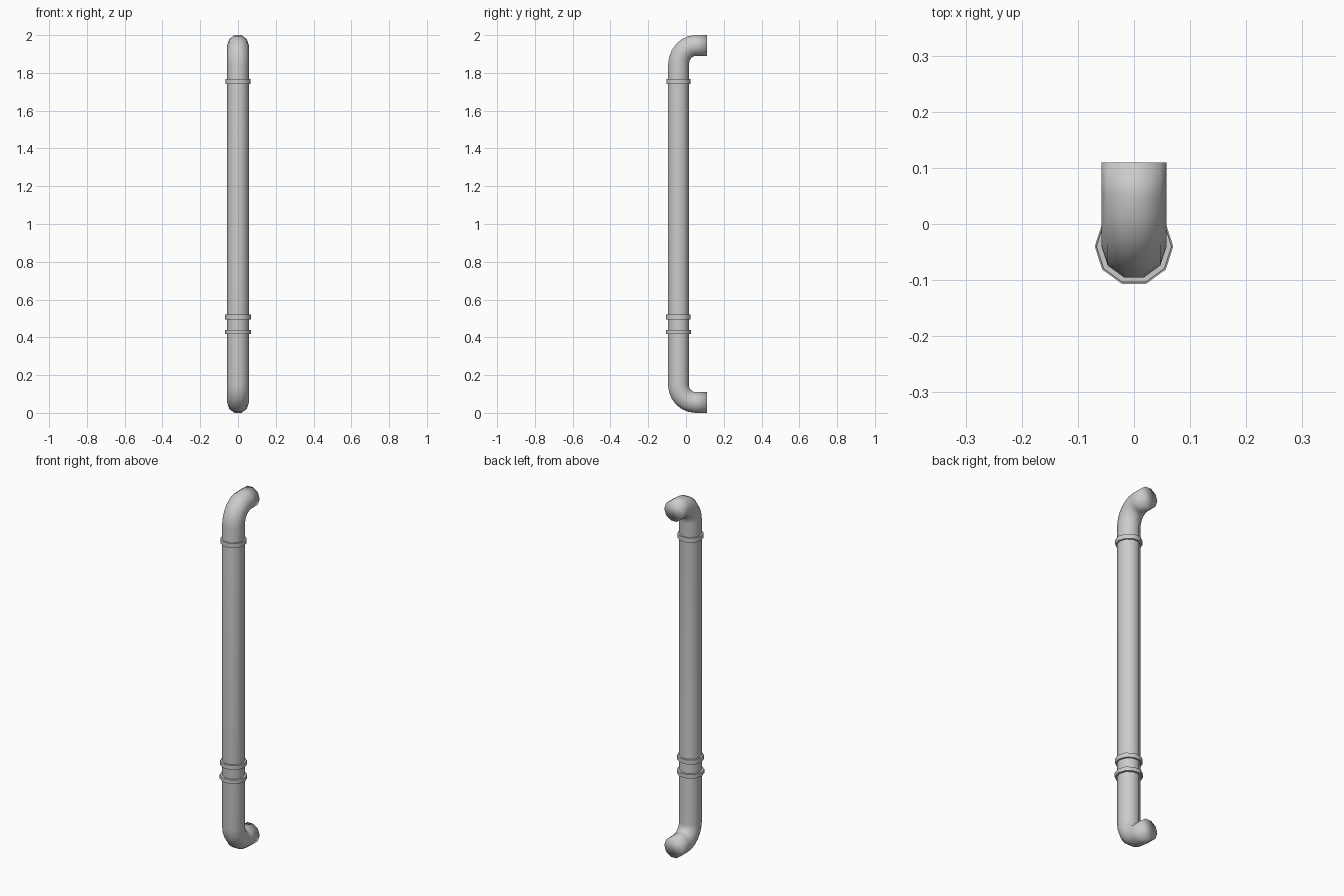
import bpy, bmesh
from math import sin, cos, pi, tau
from mathutils import Vector

if "Cube" in bpy.data.objects:
    bpy.data.objects.remove(bpy.data.objects["Cube"])

SIDES = 10
AXIS_Y = -0.04          # y of the vertical run
R = 0.058               # pipe radius
FLAT = R * sin(0.4 * pi)  # half height of the decagon section
END_Y = 0.11


def finish(name, bm, full_smooth):
    bmesh.ops.recalc_face_normals(bm, faces=bm.faces)
    me = bpy.data.meshes.new(name)
    bm.to_mesh(me)
    bm.free()
    ob = bpy.data.objects.new(name, me)
    bpy.context.collection.objects.link(ob)
    bpy.ops.object.select_all(action='DESELECT')
    ob.select_set(True)
    bpy.context.view_layer.objects.active = ob
    if full_smooth:
        bpy.ops.object.shade_smooth()
    else:
        bpy.ops.object.shade_smooth_by_angle(angle=0.7)
    return ob


def sweep(name, stations, full_smooth):
    """Skin decagon sections; station = (y, z, tilt, radius)."""
    bm = bmesh.new()
    loops = []
    for y, z, tilt, r in stations:
        side = Vector((0, cos(tilt), sin(tilt)))
        loops.append([bm.verts.new(Vector((0, y, z))
                      + Vector((1, 0, 0)) * r * cos(tau * i / SIDES)
                      + side * r * sin(tau * i / SIDES)) for i in range(SIDES)])
    for a, b in zip(loops, loops[1:]):
        for i in range(SIDES):
            j = (i + 1) % SIDES
            bm.faces.new((a[i], a[j], b[j], b[i]))
    bm.faces.new(loops[0])
    bm.faces.new(loops[-1])
    return finish(name, bm, full_smooth)


def elbow(ry, rz, steps=6):
    """Bottom elbow, from the wall end up to the vertical run."""
    pts = [(END_Y, FLAT, pi / 2, R)]
    for k in range(steps + 1):
        t = pi / 2 * k / steps
        pts.append((AXIS_Y + ry * (1 - sin(t)), FLAT + rz * (1 - cos(t)),
                    pi / 2 - t, R))
    return pts


# Main pipe with both elbows turned back toward the wall
lower = elbow(0.09, 0.095)
upper = [(y, 2 - z, -tilt, r) for y, z, tilt, r in reversed(elbow(0.09, 0.105))]
sweep("drain_pipe", lower + upper, True)

# Collars around the vertical run
for name, z, r, h in (("upper_collar", 1.754, 0.067, 0.026),
                      ("middle_collar", 0.508, 0.068, 0.025),
                      ("lower_collar", 0.429, 0.070, 0.022)):
    sweep(name, [(AXIS_Y, z - h / 2, 0, r), (AXIS_Y, z + h / 2, 0, r)], False)
